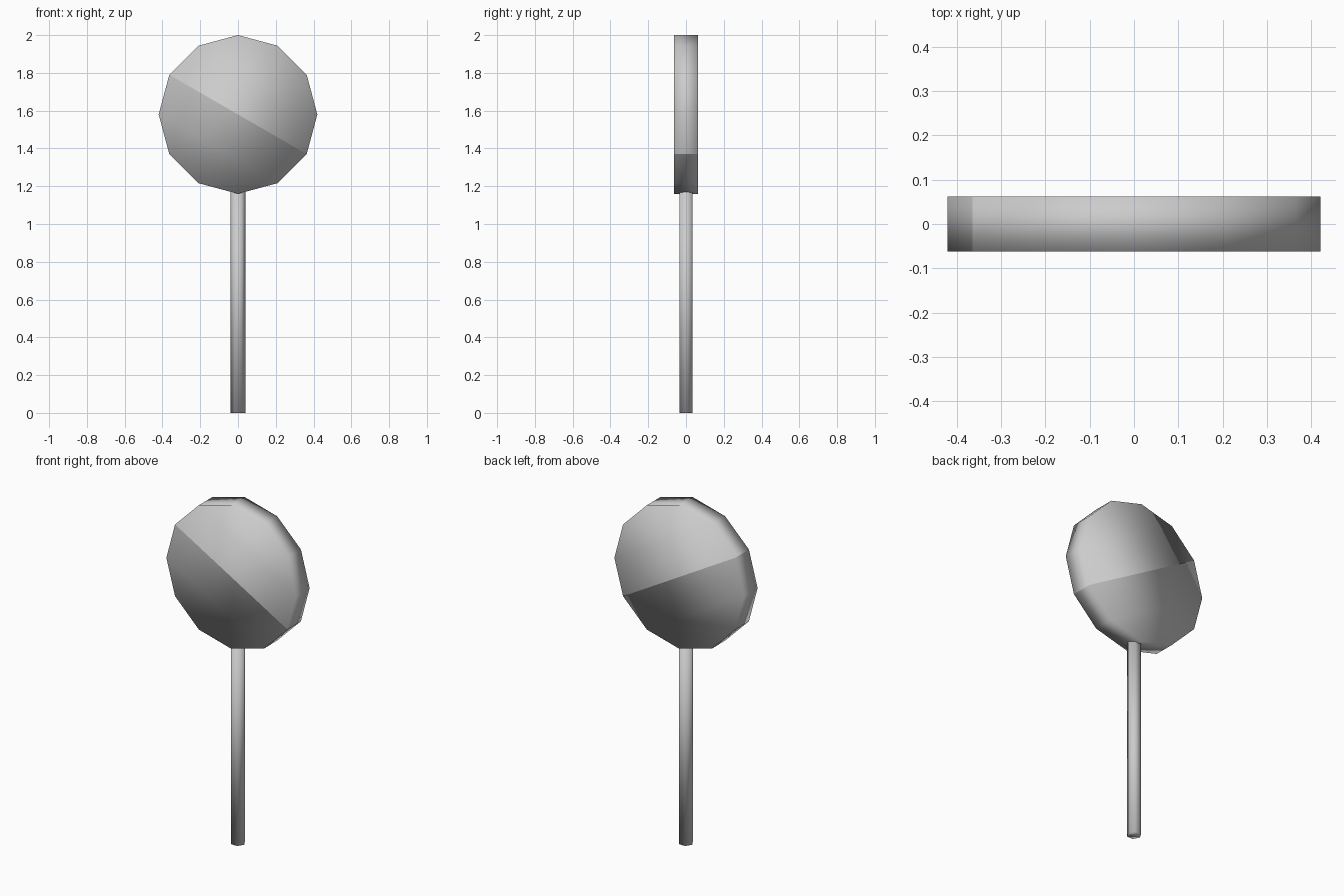
import bpy, bmesh
from math import sin, cos, radians

cube = bpy.data.objects.get("Cube")
if cube:
    bpy.data.objects.remove(cube)

RADIUS, HALF_DEPTH, CENTRE_Z = 0.42, 0.0625, 1.58
STICK_RADIUS, STICK_TOP = 0.04, 1.18


def material(name, colour):
    mat = bpy.data.materials.new(name)
    mat.use_nodes = True
    mat.diffuse_color = colour
    mat.node_tree.nodes["Principled BSDF"].inputs["Base Color"].default_value = colour
    return mat


grey = material("plain grey", (0.6, 0.6, 0.6, 1))


def extrude_profile(name, near, far, closed):
    """Join two matching outlines with caps and a strip of side faces."""
    bm = bmesh.new()
    a = [bm.verts.new(p) for p in near]
    b = [bm.verts.new(p) for p in far]
    bm.faces.new(a)
    bm.faces.new(b[::-1])
    count = len(a)
    for i in range(count if closed else count - 1):
        j = (i + 1) % count
        bm.faces.new((a[j], a[i], b[i], b[j]))
    for face in bm.faces:
        face.smooth = True
    mesh = bpy.data.meshes.new(name)
    bm.to_mesh(mesh)
    bm.free()
    mesh.materials.append(grey)
    obj = bpy.data.objects.new(name, mesh)
    bpy.context.collection.objects.link(obj)
    return obj


def half_disc(name, start):
    """Half of a twelve-sided disc, open along its diagonal seam."""
    angles = [radians(start + 30 * i) for i in range(7)]
    outline = [(RADIUS * cos(t), CENTRE_Z + RADIUS * sin(t)) for t in angles]
    near = [(x, -HALF_DEPTH, z) for x, z in outline]
    far = [(x, HALF_DEPTH, z) for x, z in outline]
    return extrude_profile(name, near, far, False)


# Round head, made of two halves meeting on a diagonal
half_disc("head_upper_half", -30)
half_disc("head_lower_half", 150)

# Six-sided stick
ring = [(STICK_RADIUS * cos(radians(60 * i)), STICK_RADIUS * sin(radians(60 * i)))
        for i in range(6)]
extrude_profile("stick", [(x, y, STICK_TOP) for x, y in ring],
                [(x, y, 0) for x, y in ring], True)
